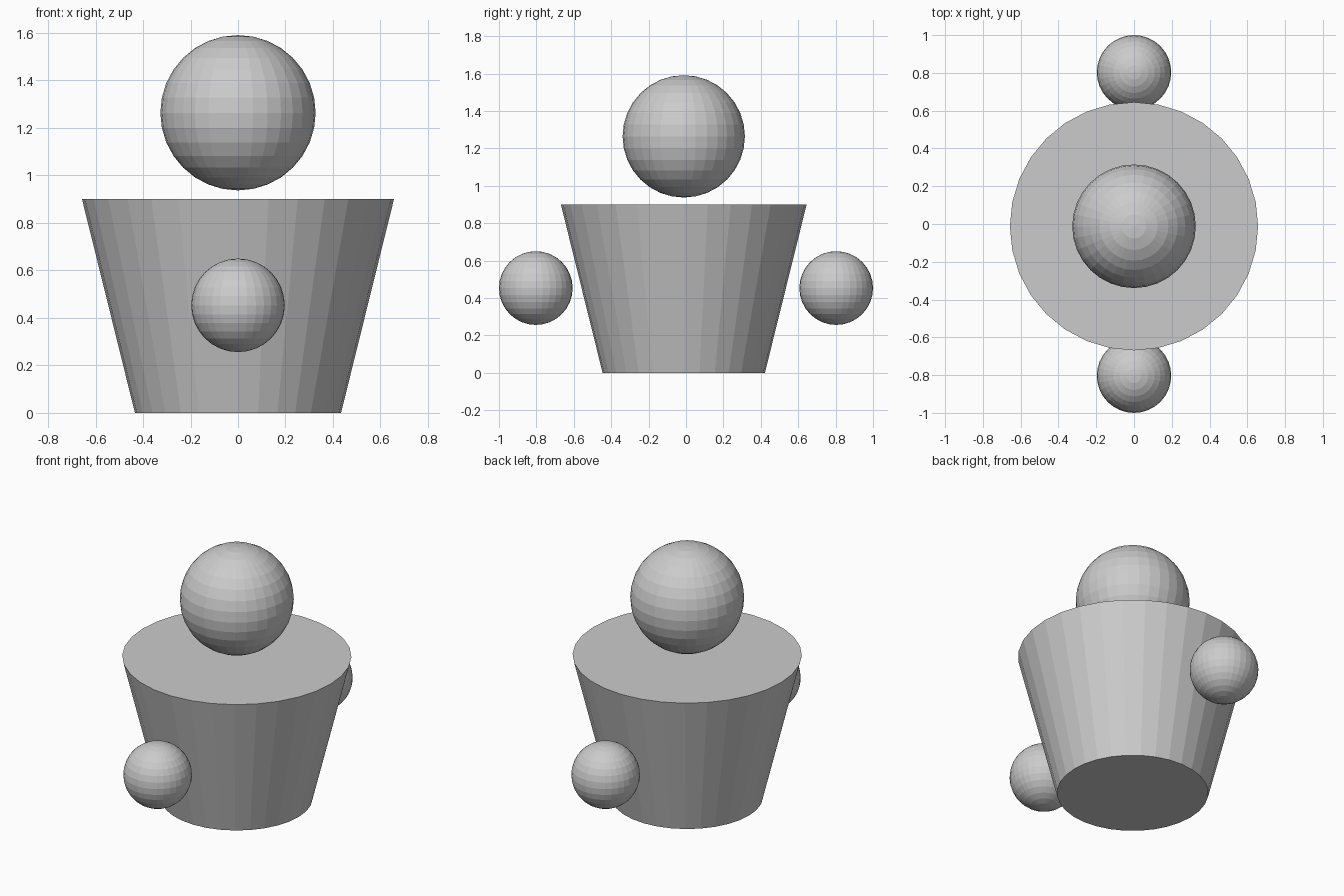
import bpy

if "Cube" in bpy.data.objects:
    bpy.data.objects.remove(bpy.data.objects["Cube"])

grey = bpy.data.materials.new("light grey")
grey.diffuse_color = (0.6, 0.6, 0.6, 1)
grey.use_nodes = True
grey.node_tree.nodes["Principled BSDF"].inputs["Base Color"].default_value = grey.diffuse_color


def finish(name):
    ob = bpy.context.object
    ob.name = name
    ob.data.materials.append(grey)


def ball(name, radius, location):
    bpy.ops.mesh.primitive_uv_sphere_add(segments=32, ring_count=16,
                                         radius=radius, location=location)
    finish(name)


# Tapered body, wider at the top
bpy.ops.mesh.primitive_cone_add(vertices=32, radius1=0.434, radius2=0.657,
                                depth=0.9, location=(0, -0.012, 0.45))
finish("body")

# Floating head
ball("head", 0.327, (0, -0.012, 1.264))

# Floating hands at front and back
for name, side in (("front_hand", -1), ("back_hand", 1)):
    ball(name, 0.197, (0, side * 0.803, 0.453))
